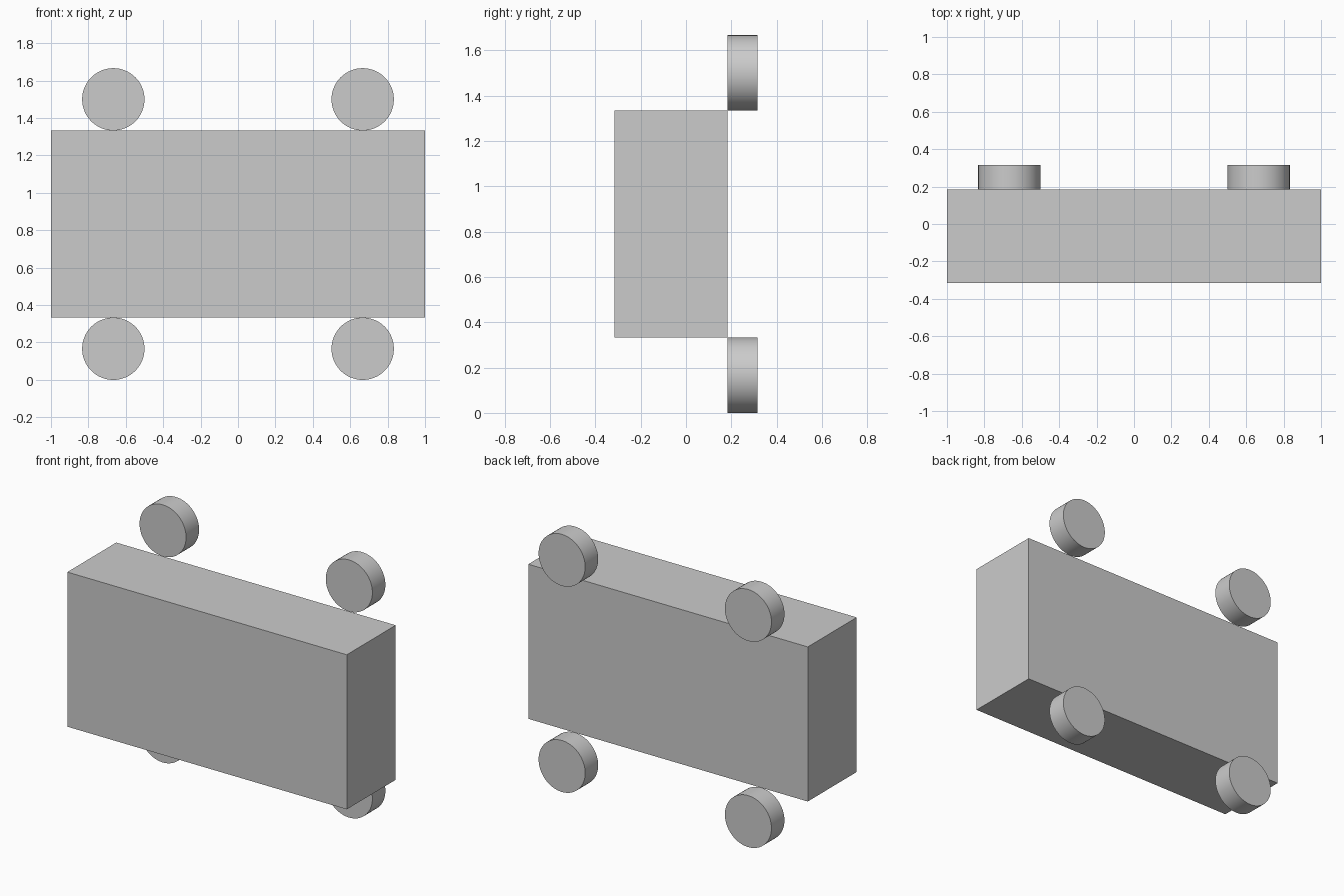
import bpy
import math

cube = bpy.data.objects.get("Cube")
if cube:
    bpy.data.objects.remove(cube, do_unlink=True)

# Single grey material
grey = bpy.data.materials.new("plain_grey")
grey.use_nodes = True
colour = (0.6, 0.6, 0.6, 1)
grey.diffuse_color = colour
grey.node_tree.nodes["Principled BSDF"].inputs["Base Color"].default_value = colour

RADIUS = 1 / 6      # wheel radius
WIDTH = 0.133       # wheel width
BODY = (2, 0.5, 1)  # body size
FRONT = -(BODY[1] + WIDTH) / 2
BACK = FRONT + BODY[1]
MIDDLE = 2 * RADIUS + BODY[2] / 2

# Box body
bpy.ops.mesh.primitive_cube_add(size=1, location=(0, (FRONT + BACK) / 2, MIDDLE))
body = bpy.context.object
body.name = "body"
body.scale = BODY
bpy.ops.object.transform_apply(location=False, rotation=False, scale=True)
body.data.materials.append(grey)


# Wheels touching the back plane, beyond the top and bottom edges
def add_wheel(name, x, z):
    bpy.ops.mesh.primitive_cylinder_add(
        vertices=64, radius=RADIUS, depth=WIDTH,
        location=(x, BACK + WIDTH / 2, z), rotation=(math.pi / 2, 0, 0))
    wheel = bpy.context.object
    wheel.name = name
    wheel.data.materials.append(grey)
    bpy.ops.object.shade_smooth_by_angle(angle=math.radians(30))


for side, sx in (("left", 1), ("right", -1)):
    for level, sz in (("upper", 1), ("lower", -1)):
        add_wheel(f"{level}_{side}_wheel", sx * 4 * RADIUS,
                  MIDDLE + sz * (BODY[2] / 2 + RADIUS))
